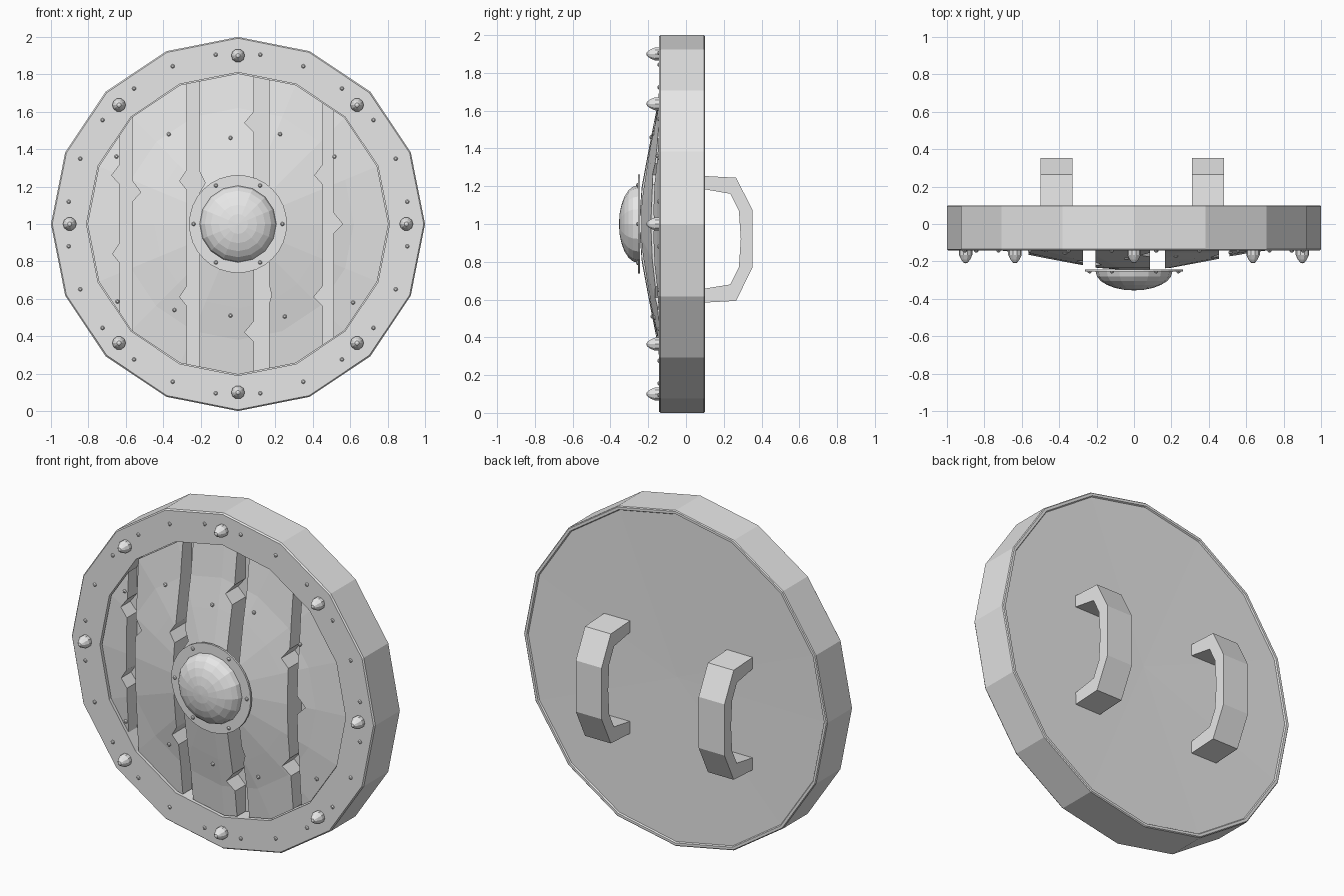
import bpy, bmesh
from math import sin, cos, pi, radians, hypot
from mathutils import Matrix, Vector

cube = bpy.data.objects.get("Cube")
if cube:
    bpy.data.objects.remove(cube)

GREY = (0.8, 0.8, 0.8, 1)
mat = bpy.data.materials.new("plain_grey")
mat.use_nodes = True
mat.diffuse_color = GREY
mat.node_tree.nodes["Principled BSDF"].inputs["Base Color"].default_value = GREY


def finish(bm, name):
    bmesh.ops.remove_doubles(bm, verts=bm.verts, dist=1e-5)
    bmesh.ops.recalc_face_normals(bm, faces=bm.faces)
    me = bpy.data.meshes.new(name)
    bm.to_mesh(me)
    bm.free()
    me.materials.append(mat)
    ob = bpy.data.objects.new(name, me)
    bpy.context.collection.objects.link(ob)
    return ob


def revolve(bm, profile, steps, centre=(0, 0, 1)):
    """Spin a (radius, y) profile around the y axis through centre."""
    c = Vector(centre)
    vs = [bm.verts.new(c + Vector((r, y, 0))) for r, y in profile]
    es = [bm.edges.new(pair) for pair in zip(vs, vs[1:])]
    bmesh.ops.spin(bm, geom=vs + es, cent=c, axis=(0, 1, 0),
                   angle=2 * pi, steps=steps, use_duplicate=False)


def prism(name, points, offset):
    bm = bmesh.new()
    face = bm.faces.new([bm.verts.new(p) for p in points])
    ext = bmesh.ops.extrude_face_region(bm, geom=[face])
    bmesh.ops.translate(bm, vec=offset,
                        verts=[v for v in ext["geom"] if isinstance(v, bmesh.types.BMVert)])
    return finish(bm, name)


def ring(count, radius, start=0):
    for i in range(count):
        a = radians(start) + 2 * pi * i / count
        yield radius * cos(a), 1 + radius * sin(a)


# Sixteen-sided rim with a recessed front floor and a shallow dished back
bm = bmesh.new()
revolve(bm, [(0, -.04), (.81, -.04), (.81, -.143), (.993, -.143), (1, -.135),
             (1, .095), (.995, .1), (.98, .1), (.975, .092), (0, .08)], 16)
finish(bm, "rim_and_back")

# Raised field of boards
FIELD = [(0, -.25), (.2, -.234), (.45, -.187), (.62, -.153), (.805, -.13)]
bm = bmesh.new()
revolve(bm, FIELD + [(.805, -.03), (0, -.03)], 16)
boards = finish(bm, "boards")


def field_y(x, z):
    r = hypot(x, z - 1)
    for (r0, y0), (r1, y1) in zip(FIELD, FIELD[1:]):
        if r <= r1:
            return y0 + (y1 - y0) * (r - r0) / (r1 - r0)
    return FIELD[-1][1]


def edge(x, notches, side):
    """Board edge from bottom to top, with split notches as (z, depth)."""
    pts = [(x, .1)]
    for z, d in notches:
        pts += [(x, z - .05), (x + side * d, z), (x, z + .06)]
    return pts + [(x, 1.9)]


# Gaps between boards: left edge, its notches, right edge, its notches
GAPS = [(-.63, [(.84, .04), (1.26, .045)], -.565, [(1.17, .045)]),
        (-.272, [(.61, .04), (1.23, .04)], -.205, [(1.22, .03)]),
        (.085, [(.42, .05), (1.54, .05)], .165, [(.62, .015)]),
        (.455, [(.61, .05), (1.26, .045)], .51, [(1, .05)])]
for xl, nl, xr, nr in GAPS:
    outline = edge(xl, nl, -1) + edge(xr, nr, 1)[::-1]
    cutter = prism("gap_cutter", [(x, -.5, z) for x, z in outline], (0, .45, 0))
    cutter.hide_render = True
    mod = boards.modifiers.new("gap", "BOOLEAN")
    mod.operation, mod.solver, mod.object = "DIFFERENCE", "EXACT", cutter
    bpy.context.view_layer.objects.active = boards
    bpy.ops.object.modifier_apply(modifier=mod.name)
    bpy.data.objects.remove(cutter)

# Central flange and domed boss
bm = bmesh.new()
revolve(bm, [(0, -.243), (.262, -.243), (.262, -.255), (0, -.255)], 32)
finish(bm, "boss_flange")
bm = bmesh.new()
arc = [(.205 * cos(i * pi / 12), -.255 - .1 * sin(i * pi / 12)) for i in range(6)]
revolve(bm, arc + [(0, -.355)], 16)
finish(bm, "boss_dome")

# Pointed studs around the rim
bm = bmesh.new()
for x, z in ring(8, .9):
    revolve(bm, [(.036, -.14), (.036, -.165), (.024, -.19), (.011, -.207), (0, -.21)],
            10, (x, 0, z))
finish(bm, "rim_studs")

# Small rivets on the rim, flange and boards
spots = [(x, -.143, z) for x, z in ring(24, .913, 7.5)]
spots += [(x, -.255, z) for x, z in ring(6, .237)]
spots += [(x, field_y(x, z), z) for x, z in
          [(-.65, 1.36), (-.37, 1.48), (-.04, 1.46), (.225, 1.48), (.515, 1.36),
           (-.645, .585), (-.34, .54), (-.04, .51), (.25, .505), (.615, .58)]]
bm = bmesh.new()
for x, y, z in spots:
    revolve(bm, [(.011, .004), (.011, -.003), (.006, -.008), (0, -.009)], 8, (x, y, z))
finish(bm, "rivets")

# Two angular grips on the back
GRIP = [(.08, 1.255), (.265, 1.245), (.352, 1.075), (.352, .77), (.265, .593), (.08, .583),
        (.08, .655), (.235, .68), (.28, .77), (.29, .92), (.28, 1.07), (.235, 1.16), (.08, 1.187)]
for name, x in (("right_grip", -.5), ("left_grip", .31)):
    prism(name, [(x, y, z) for y, z in GRIP], (.17, 0, 0))
